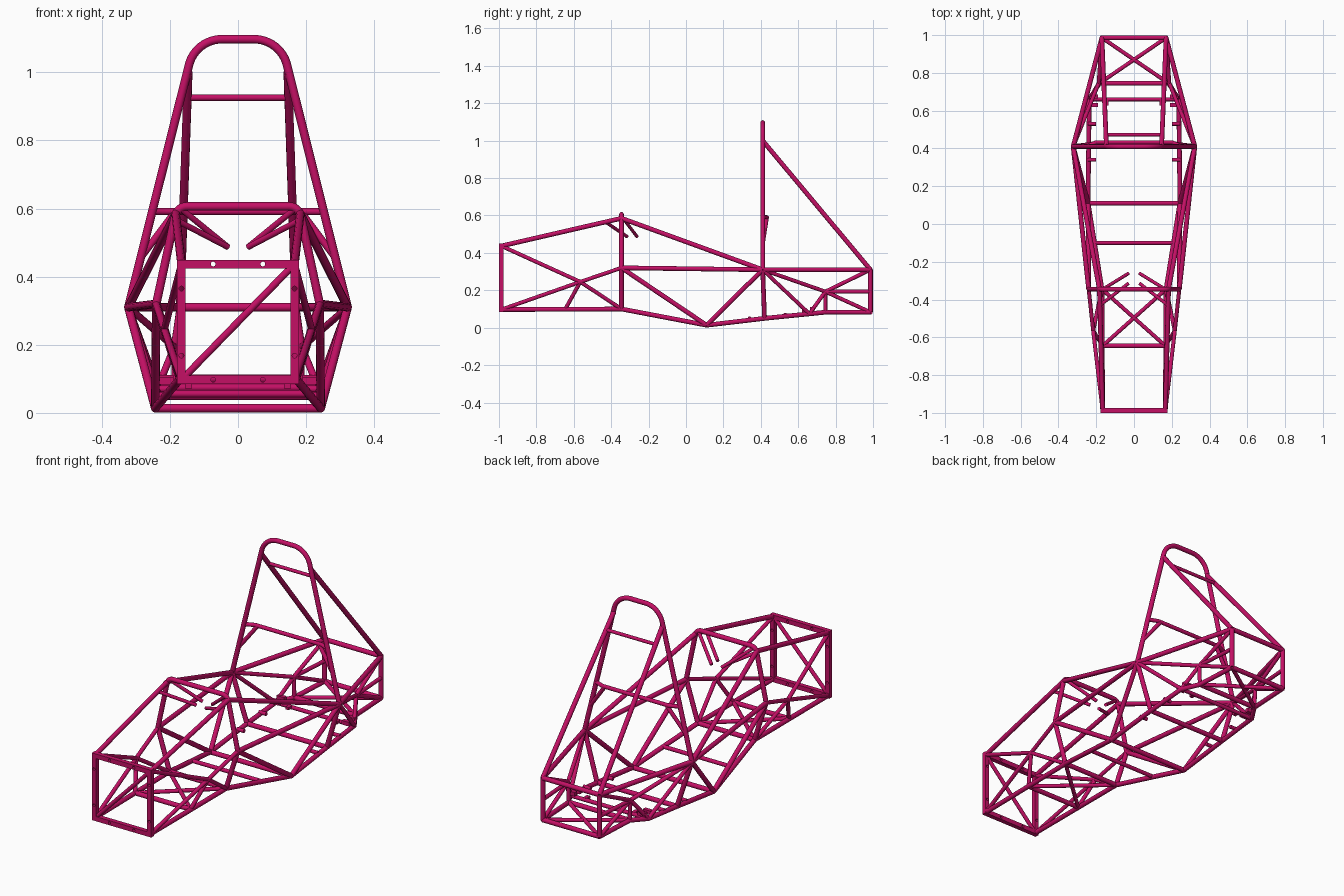
import bpy, math
from mathutils import Vector as V

if "Cube" in bpy.data.objects:
    bpy.data.objects.remove(bpy.data.objects["Cube"])

paint = bpy.data.materials.new("crimson_paint")
paint.diffuse_color = (0.55, 0.005, 0.13, 1)
paint.use_nodes = True
paint.node_tree.nodes["Principled BSDF"].inputs["Base Color"].default_value = paint.diffuse_color
R, T = 0.0125, 0.0105          # main and thin tube radius


def fillet(pts, radii, n=8):
    """Round the corners of a polyline."""
    pts = [V(p) for p in pts]
    out = [pts[0]]
    for a, p, b, r in zip(pts, pts[1:], pts[2:], radii):
        u, w = (a - p).normalized(), (b - p).normalized()
        half = u.angle(w) / 2
        t = r / math.tan(half)
        c = p + (u + w).normalized() * (r / math.sin(half))
        s, e = p + u * t - c, p + w * t - c
        out += [c + s.slerp(e, i / n).normalized() * r for i in range(n + 1)]
    return out + [pts[-1]]


def tube(name, paths, r=R, mirror=True):
    """Round tubes along paths, optionally repeated at -x."""
    cu = bpy.data.curves.new(name, 'CURVE')
    cu.dimensions = '3D'
    cu.bevel_depth, cu.bevel_resolution, cu.use_fill_caps = r, 4, True
    for path in paths:
        for s in ((1, -1) if mirror else (1,)):
            sp = cu.splines.new('POLY')
            sp.points.add(len(path) - 1)
            for q, p in zip(sp.points, path):
                q.co = (s * p[0], p[1], p[2], 1)
    ob = bpy.data.objects.new(name, cu)
    bpy.context.collection.objects.link(ob)
    bpy.ops.object.select_all(action='DESELECT')
    bpy.context.view_layer.objects.active = ob
    ob.select_set(True)
    bpy.ops.object.convert(target='MESH')
    ob = bpy.context.object
    bpy.ops.object.shade_smooth_by_angle(angle=math.radians(40))
    ob.data.materials.clear()
    ob.data.materials.append(paint)
    return ob


def cross(name, p, r=R):
    """Straight cross bar from -x to x."""
    tube(name, [[(-p[0], p[1], p[2]), p]], r, False)


def box(name, loc, size):
    bpy.ops.mesh.primitive_cube_add(size=1, location=loc)
    ob = bpy.context.object
    ob.name, ob.scale = name, size
    bpy.ops.object.transform_apply(location=False, rotation=False)
    ob.data.materials.append(paint)
    return ob


# Shared joints on the +x side
nose_lo, nose_hi = (.166, -.987, .097), (.166, -.987, .437)
dash_lo, dash_mid, dash_hi = (.17, -.345, .1), (.24, -.345, .32), (.183, -.345, .585)
nose_node = (.216, -.565, .245)
floor_lo = (.243, .11, .0135)
hoop_mid, hoop_lo = (.322, .41, .31), (.24, .42, .05)
kick, rear_floor = (.236, .66, .074), (.183, .745, .083)
rear_node = (.187, .745, .193)
tail_lo, tail_hi = (.17, .986, .083), (.17, .986, .31)
tail_mid = (.17, .986, .193)

# Front bulkhead of square tube, with drilled holes
sq = 0.025
beams = [box("bulkhead_" + n, (0, -.987, z), (.332 + sq, sq, sq))
         for n, z in (("bottom", .097), ("top", .437))]
beams += [box("bulkhead_post", (s * .166, -.987, .267), (sq, sq, .34 - sq)) for s in (1, -1)]
holes = {0: [(-.073, .097), (.073, .097)], 1: [(-.073, .437), (.073, .437)],
         2: [(.166, .365), (.166, .168)], 3: [(-.166, .365), (-.166, .168)]}
for i, spots in holes.items():
    for x, z in spots:
        bpy.ops.mesh.primitive_cylinder_add(vertices=16, radius=.007, depth=.1,
                                            location=(x, -.987, z), rotation=(math.pi / 2, 0, 0))
        cut = bpy.context.object
        cut.name = "hole_cutter"
        cut.hide_render = True
        cut.hide_set(True)
        m = beams[i].modifiers.new("hole", 'BOOLEAN')
        m.operation, m.object = 'DIFFERENCE', cut
tube("bulkhead_diagonal", [[(-.155, -.987, .108), (.155, -.987, .426)]], T, False)

# Front hoop and main roll hoop
flip = lambda p: (-p[0], p[1], p[2])
top = (.178, -.345, .606)
tube("front_hoop", [fillet([dash_lo, dash_mid, top, flip(top), flip(dash_mid), flip(dash_lo)],
                           (.04, .035, .035, .04))], R, False)
peak = (.125, .41, 1.097)
tube("main_hoop", [fillet([hoop_mid, peak, flip(peak), flip(hoop_mid)], (.1, .1), 12)], R, False)
tube("main_hoop_leg", [[hoop_mid, hoop_lo]])

# Long rails
tube("nose_rail", [[nose_lo, dash_lo], [nose_hi, dash_hi]])
tube("upper_side_rail", [[dash_hi, hoop_mid]])
tube("side_rail", [[dash_mid, hoop_mid], [hoop_mid, tail_hi]])
tube("floor_rail", [[dash_lo, floor_lo], [floor_lo, hoop_lo, kick, rear_floor, tail_lo]])

# Side bracing
tube("nose_brace", [[nose_hi, nose_node], [nose_lo, nose_node], [(.166, -.645, .1), nose_node],
                    [nose_node, dash_mid], [nose_node, dash_lo]], T)
tube("cockpit_brace", [[dash_mid, floor_lo], [floor_lo, hoop_mid]])
tube("rear_brace", [[hoop_mid, kick], [hoop_mid, rear_node], [kick, rear_node],
                    [rear_floor, rear_node], [rear_node, tail_hi], [rear_node, tail_lo],
                    [rear_node, tail_mid]], T)
tube("hoop_back_stay", [[(.146, .41, 1.0), tail_hi]], R)

# Tail frame
tube("tail_post", [[tail_lo, tail_hi]])
cross("tail_top_bar", tail_hi)
cross("tail_bottom_bar", tail_lo)

# Cross bars and floor crosses
cross("nose_floor_bar", (.166, -.645, .1))
cross("front_hoop_floor_bar", dash_lo)
cross("leg_floor_bar", (.208, -.1, .056), T)
cross("seat_floor_bar", floor_lo)
cross("hoop_floor_bar", hoop_lo)
cross("kick_floor_bar", kick, T)
cross("rear_floor_bar", rear_floor)
cross("stay_bar", (.15, .473, .925), .009)
tube("nose_floor_cross", [[(.166, -.645, .1), (-.17, -.345, .1)]], T)
tube("tail_floor_cross", [[(.183, .745, .083), (-.17, .986, .083)]], T)

# Harness bar with struts
h = (.2, .433, .591)
e = (.25, .412, .591)
tube("harness_bar", [[flip(e), flip(h), h, e]], T, False)
tube("harness_strut", [[(.286, .412, .455), (.185, .433, .59)]], T)

# Steering column supports
tube("steering_support", [[(.165, -.345, .597), (.03, -.262, .487)],
                          [(.18, -.43, .565), (.03, -.315, .487)]], .009)

# Mounting lugs on the floor rails
tube("seat_lug", [[(.2, y, z), (.243, y, z)] for y, z in ((.34, .05), (.53, .07))], .01)
for s in (1, -1):
    for y, z in ((.63, .095), (.675, .1)):
        box("engine_lug", (s * .212, y, z), (.045, .022, .022))
    box("engine_tab", (s * .145, .645, .078), (.02, .035, .014))
